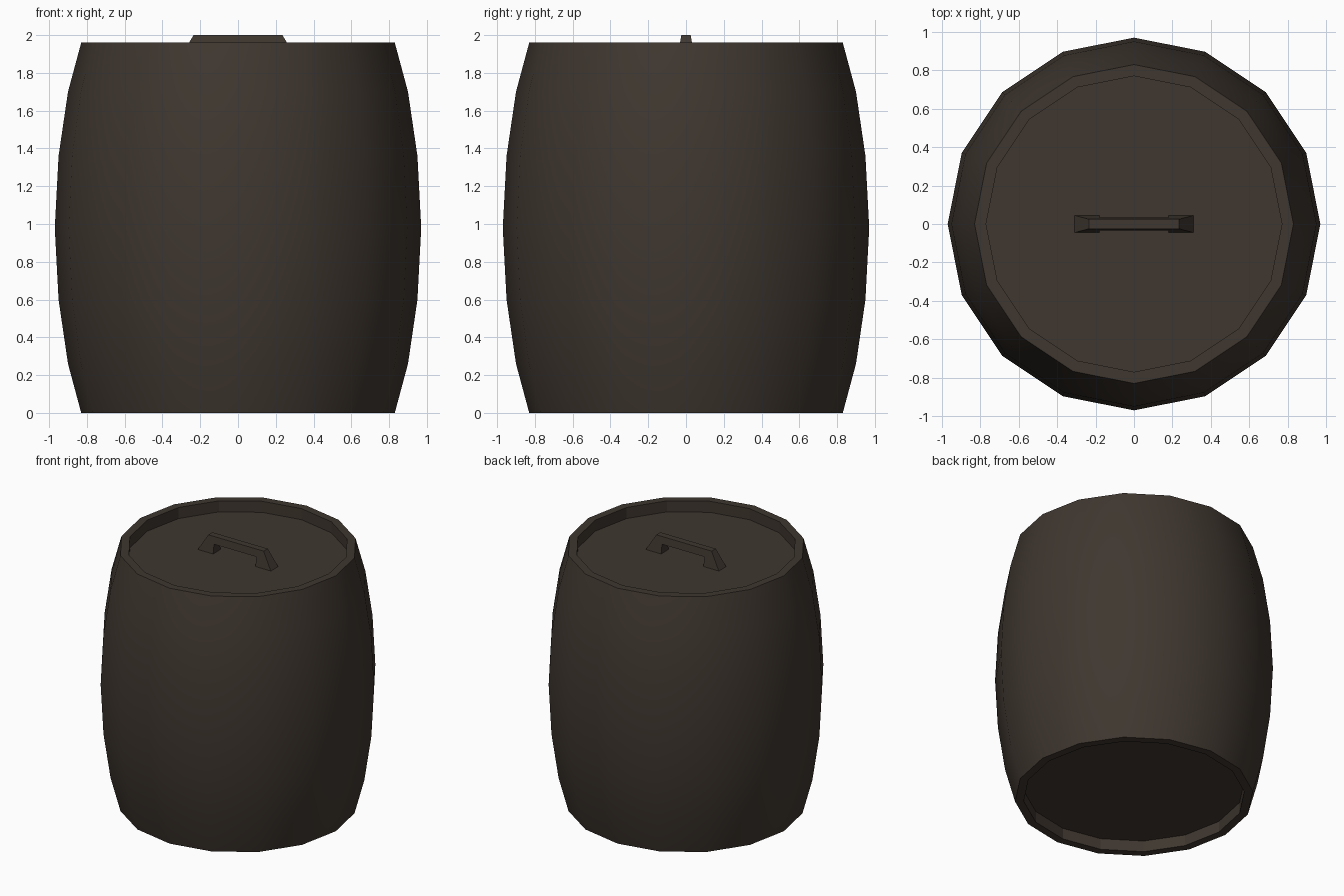
import bpy, bmesh, math

if "Cube" in bpy.data.objects:
    bpy.data.objects.remove(bpy.data.objects["Cube"])

SIDES = 16
LID_Z, FLOOR_Z = 1.875, 0.085

wood = bpy.data.materials.new("dark_brown")
wood.diffuse_color = (0.050, 0.038, 0.029, 1)
wood.use_nodes = True
wood.node_tree.nodes["Principled BSDF"].inputs["Base Color"].default_value = wood.diffuse_color


def finish(bm, name):
    bmesh.ops.recalc_face_normals(bm, faces=bm.faces)
    mesh = bpy.data.meshes.new(name)
    bm.to_mesh(mesh)
    bm.free()
    mesh.materials.append(wood)
    obj = bpy.data.objects.new(name, mesh)
    bpy.context.collection.objects.link(obj)
    return obj


# Barrel: bulging outer wall, flat rims, recessed lid and recessed floor
outer = [(0.83, 0.0), (0.90, 0.26), (0.95, 0.60), (0.97, 0.98),
         (0.95, 1.36), (0.90, 1.70), (0.83, 1.96)]
profile = [(0.77, FLOOR_Z), (0.77, 0.0)] + outer + [(0.77, 1.96), (0.77, LID_Z)]
bm = bmesh.new()
rings = []
for r, z in profile:
    rings.append([bm.verts.new((r * math.cos(2 * math.pi * i / SIDES),
                                r * math.sin(2 * math.pi * i / SIDES), z))
                  for i in range(SIDES)])
for k in range(len(rings) - 1):
    for i in range(SIDES):
        j = (i + 1) % SIDES
        f = bm.faces.new((rings[k][i], rings[k][j], rings[k + 1][j], rings[k + 1][i]))
        f.smooth = 2 <= k < 2 + len(outer) - 1   # only the bulging wall is smooth
bm.faces.new(rings[0])
bm.faces.new(rings[-1])
finish(bm, "barrel")

# Handle: tapered arch standing on the lid, narrower towards the top
half = [(0.18, 1.945), (0.18, LID_Z), (0.31, LID_Z), (0.235, 2.0)]
outline = half + [(-x, z) for x, z in reversed(half)]
bm = bmesh.new()
sides = []
for s in (-1, 1):
    sides.append([bm.verts.new((x, s * (0.025 + 0.02 * (2.0 - z) / (2.0 - LID_Z)), z))
                  for x, z in outline])
    bm.faces.new(sides[-1])
n = len(outline)
for i in range(n):
    j = (i + 1) % n
    bm.faces.new((sides[0][i], sides[0][j], sides[1][j], sides[1][i]))
finish(bm, "lid_handle")
